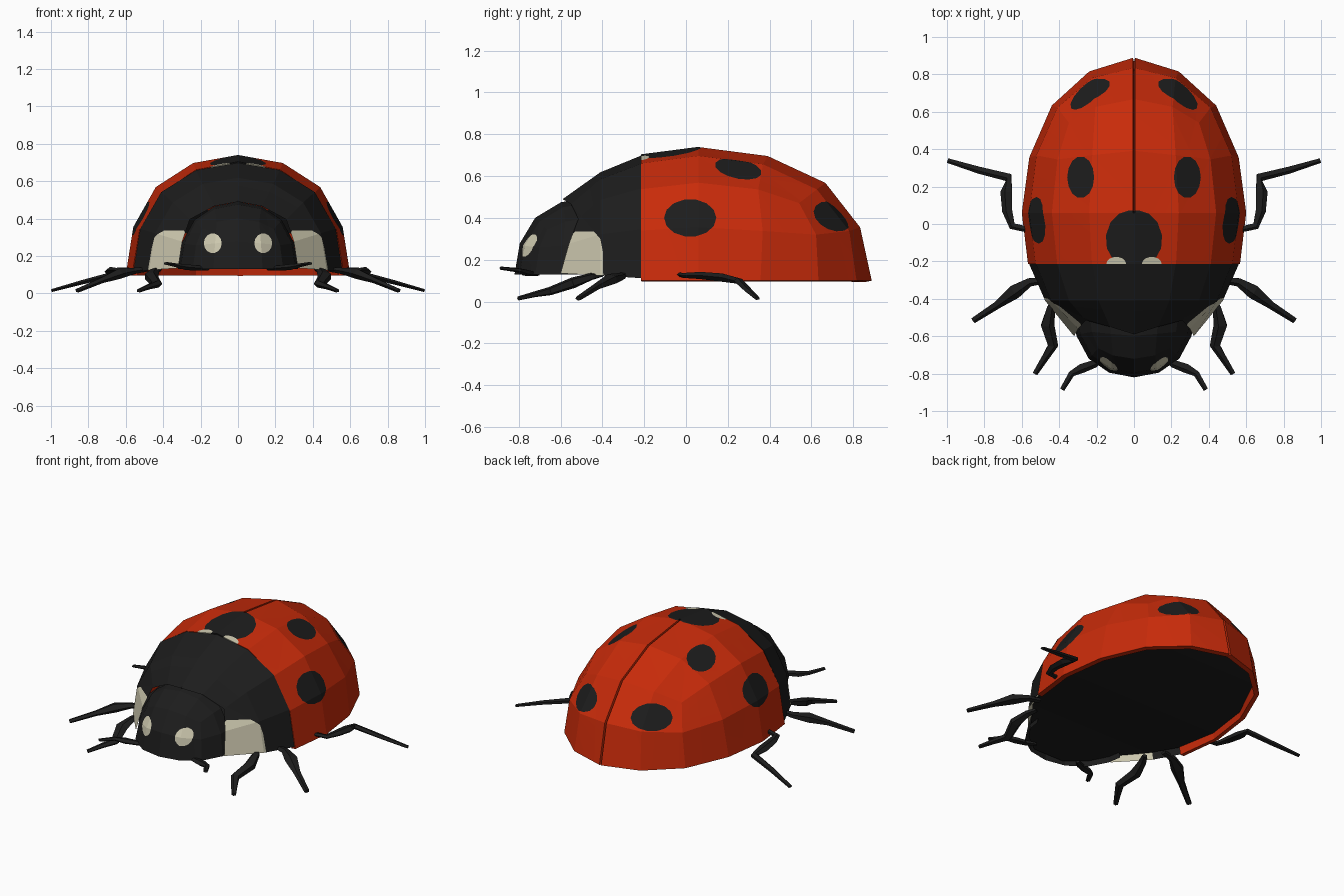
import bpy, bmesh, math
from mathutils import Vector

if "Cube" in bpy.data.objects:
    bpy.data.objects.remove(bpy.data.objects["Cube"])


def material(name, rgb):
    m = bpy.data.materials.new(name)
    m.diffuse_color = (*rgb, 1)
    m.use_nodes = True
    m.node_tree.nodes["Principled BSDF"].inputs["Base Color"].default_value = m.diffuse_color
    return m


RED = material("shell red", (0.58, 0.024, 0.003))
BLACK = material("soft black", (0.012, 0.012, 0.012))
CREAM = material("cream", (0.60, 0.57, 0.42))


def finish(bm, name, mats, mirror=False):
    me = bpy.data.meshes.new(name)
    bm.to_mesh(me)
    bm.free()
    for m in mats:
        me.materials.append(m)
    ob = bpy.data.objects.new(name, me)
    bpy.context.collection.objects.link(ob)
    if mirror:
        ob.modifiers.new("Mirror", 'MIRROR').use_mirror_merge = False
    return ob


def rounded_block(center, radii):
    """Twice-subdivided cube scaled to the given radii, as a bmesh."""
    bpy.ops.mesh.primitive_cube_add(size=2)
    ob = bpy.context.object
    mod = ob.modifiers.new("Subdivision", 'SUBSURF')
    mod.levels = 2
    mod.use_limit_surface = False
    dg = bpy.context.evaluated_depsgraph_get()
    bm = bmesh.new()
    bm.from_mesh(ob.evaluated_get(dg).to_mesh())
    bpy.data.objects.remove(ob)
    r = max(v.co.x for v in bm.verts)
    for v in bm.verts:
        v.co = Vector(center[i] + v.co[i] / r * radii[i] for i in range(3))
    for f in bm.faces:
        f.smooth = False
    return bm


def cut(bm, co, no):
    bmesh.ops.bisect_plane(bm, geom=bm.verts[:] + bm.edges[:] + bm.faces[:], dist=1e-4,
                           plane_co=co, plane_no=no, clear_outer=True)


# Projection frames: origin and two axes
O, X, Y, Z = Vector(), Vector((1, 0, 0)), Vector((0, 1, 0)), Vector((0, 0, 1))
TOP, SIDE, FACE = (O, X, Y), (O, Y, Z), (O, X, Z)


def paint(bm, pts, frame, mat, ok):
    """Cut a convex outline, projected through a frame, into the faces and colour it."""
    o, u, w = frame
    mid = o + sum((u * a + w * b for a, b in pts), Vector()) / len(pts)
    cur = [f for f in bm.faces if ok(f.calc_center_median())]
    for a, b in zip(pts, pts[1:] + pts[:1]):
        co = o + u * a[0] + w * a[1]
        no = (u * (b[1] - a[1]) + w * (a[0] - b[0])).normalized()
        if no.dot(mid - co) > 0:
            no = -no
        geom = set(cur)
        for f in cur:
            geom.update(f.edges)
            geom.update(f.verts)
        res = bmesh.ops.bisect_plane(bm, geom=list(geom), dist=1e-5, plane_co=co, plane_no=no)
        cur = [g for g in res['geom'] if isinstance(g, bmesh.types.BMFace)
               and (g.calc_center_median() - co).dot(no) < 0]
    for f in cur:
        f.material_index = mat
    return cur


def ellipse(cx, cy, rx, ry, n=14):
    return [(cx + rx * math.cos(math.tau * i / n), cy + ry * math.sin(math.tau * i / n)) for i in range(n)]


# Wing cases with spots, drawn in a little at the rear corners of the rim
bm = rounded_block((0, 0.06, 0.10), (0.60, 0.83, 0.64))
for v in bm.verts:
    if v.co.y > 0.2:
        t = 1 - min(1, abs(v.co.z - 0.1) / 0.25)
        v.co.y -= 0.035 * t * min(1, abs(v.co.x) / 0.45)
cut(bm, (0, 0, 0.10), (0, 0, -1))
cut(bm, (0, -0.215, 0), (0, -1, 0))
half = [(0.09, -0.23), (0.145, -0.13), (0.15, -0.06), (0.125, 0.01), (0.08, 0.055), (0.03, 0.072)]
paint(bm, half + [(-x, y) for x, y in reversed(half)], TOP, 1, lambda c: c.z > 0.4)
for s in (1, -1):
    side = lambda c: c.x * s > 0
    rear_n = Vector((s * 0.68, 0.94, 0.78)).normalized()
    across = Vector((0.81, -s * 0.586, 0)).normalized()
    rear = (Vector((s * 0.245, 0.705, 0.41)), across, rear_n.cross(across))
    paint(bm, ellipse(s * 0.285, 0.25, 0.072, 0.112), TOP, 1, side)
    paint(bm, ellipse(0.02, 0.40, 0.125, 0.09), SIDE, 1, side)
    paint(bm, ellipse(0, 0, 0.125, 0.085), rear, 1, lambda c: c.x * s > 0 and c.y > 0)
    paint(bm, ellipse(s * 0.095, -0.21, 0.052, 0.034), TOP, 2, lambda c: c.x * s > 0 and c.z > 0.4)
# Narrow gap between the two wing cases
gap = paint(bm, [(-.006, .06), (.006, .06), (.006, .95), (-.006, .95)], TOP, 0,
            lambda c: c.y > -0.1 and abs(c.x) < 0.3)
bmesh.ops.delete(bm, geom=gap, context='FACES')
sol = finish(bm, "wing_cases", [RED, BLACK, CREAM]).modifiers.new("Thickness", 'SOLIDIFY')
sol.thickness = 0.03
sol.offset = -1

# Thorax shield lofted forward, with cream cheeks
ARC = [(1, 0), (.933, .399), (.733, .733), (.399, .933), (0, 1)]
ARC = ARC + [(-x, z) for x, z in reversed(ARC[:-1])]
FRONT = [-0.60, -0.56, -0.515, -0.55, -0.59]
FRONT = FRONT + FRONT[-2::-1]
bm = bmesh.new()
rows = []
for y, w, top, base in [(-0.215, .56, .698, .112), (-0.41, .475, .618, .125), (None, .32, .49, .135)]:
    rows.append([bm.verts.new((px * w * (1.1 if y is None and i in (2, 6) else 1),
                               FRONT[i] if y is None else y, base + pz * (top - base)))
                 for i, (px, pz) in enumerate(ARC)])
for r0, r1 in zip(rows, rows[1:]):
    for i in range(len(ARC) - 1):
        bm.faces.new((r0[i], r0[i + 1], r1[i + 1], r1[i]))
bmesh.ops.recalc_face_normals(bm, faces=bm.faces[:])
if sum(f.normal.z for f in bm.faces) < 0:
    bmesh.ops.reverse_faces(bm, faces=bm.faces[:])
cheek = [(-.62, .1), (-.395, .1), (-.398, .24), (-.41, .30), (-.44, .335), (-.53, .335), (-.57, .30)]
for s in (1, -1):
    paint(bm, cheek, SIDE, 1, lambda c: c.x * s > 0)
finish(bm, "thorax_shield", [BLACK, CREAM])

# Head with cream eye patches
bm = rounded_block((0, -0.45, 0.13), (0.33, 0.37, 0.37))
cut(bm, (0, 0, 0.13), (0, 0, -1))
cut(bm, (0, -0.51, 0), (0, 1, 0))
for s in (1, -1):
    paint(bm, ellipse(s * 0.135, 0.268, 0.048, 0.053), FACE, 1, lambda c: c.x * s > 0)
finish(bm, "head", [BLACK, CREAM])

# Recessed belly, rising towards the tail
bm = bmesh.new()
prev = None
for y, w, z in [(-.79, .11, .15), (-.70, .23, .155), (-.58, .31, .165), (-.40, .45, .16), (-.20, .54, .145),
                (.06, .575, .135), (.36, .53, .135), (.63, .40, .16), (.80, .19, .20)]:
    pair = [bm.verts.new((-w, y, z)), bm.verts.new((w, y, z))]
    if prev:
        bm.faces.new((prev[0], pair[0], pair[1], prev[1]))
    prev = pair
bmesh.ops.recalc_face_normals(bm, faces=bm.faces[:])
if sum(f.normal.z for f in bm.faces) > 0:
    bmesh.ops.reverse_faces(bm, faces=bm.faces[:])
finish(bm, "belly", [BLACK])


# Legs and feelers: tapered five-sided limbs, mirrored
def limb(name, path, flat=0.6, n=5):
    bm = bmesh.new()
    pts = [Vector(p[:3]) for p in path]
    rings = []
    for i, p in enumerate(pts):
        t = (pts[min(i + 1, len(pts) - 1)] - pts[max(i - 1, 0)]).normalized()
        a = t.cross(Z).normalized()
        b = a.cross(t)
        r = path[i][3] * 1.15
        rings.append([bm.verts.new(p + a * r * math.cos(math.tau * k / n)
                                   + b * r * flat * math.sin(math.tau * k / n)) for k in range(n)])
    for r0, r1 in zip(rings, rings[1:]):
        for k in range(n):
            bm.faces.new((r0[k], r0[(k + 1) % n], r1[(k + 1) % n], r1[k]))
    bm.faces.new(rings[0])
    bm.faces.new(rings[-1])
    bmesh.ops.recalc_face_normals(bm, faces=bm.faces[:])
    finish(bm, name, [BLACK], True)


limb("rear_legs", [(.56, -.03, .13, .015), (.65, -.01, .125, .018), (.675, .07, .125, .026),
                   (.68, .17, .115, .03), (.67, .25, .10, .022), (.83, .29, .06, .018), (.995, .34, .015, .012)])
limb("middle_legs", [(.48, -.30, .13, .016), (.56, -.31, .12, .022), (.64, -.36, .105, .036),
                     (.73, -.43, .07, .02), (.86, -.515, .015, .015)], 0.7)
limb("front_legs", [(.42, -.40, .13, .015), (.445, -.45, .12, .022), (.465, -.54, .09, .034),
                    (.435, -.65, .05, .026), (.48, -.72, .035, .018), (.53, -.80, .015, .013)], 0.7)
limb("feelers", [(.16, -.71, .13, .012), (.21, -.745, .135, .02), (.28, -.77, .14, .024),
                 (.335, -.80, .15, .016), (.385, -.885, .16, .012)])
